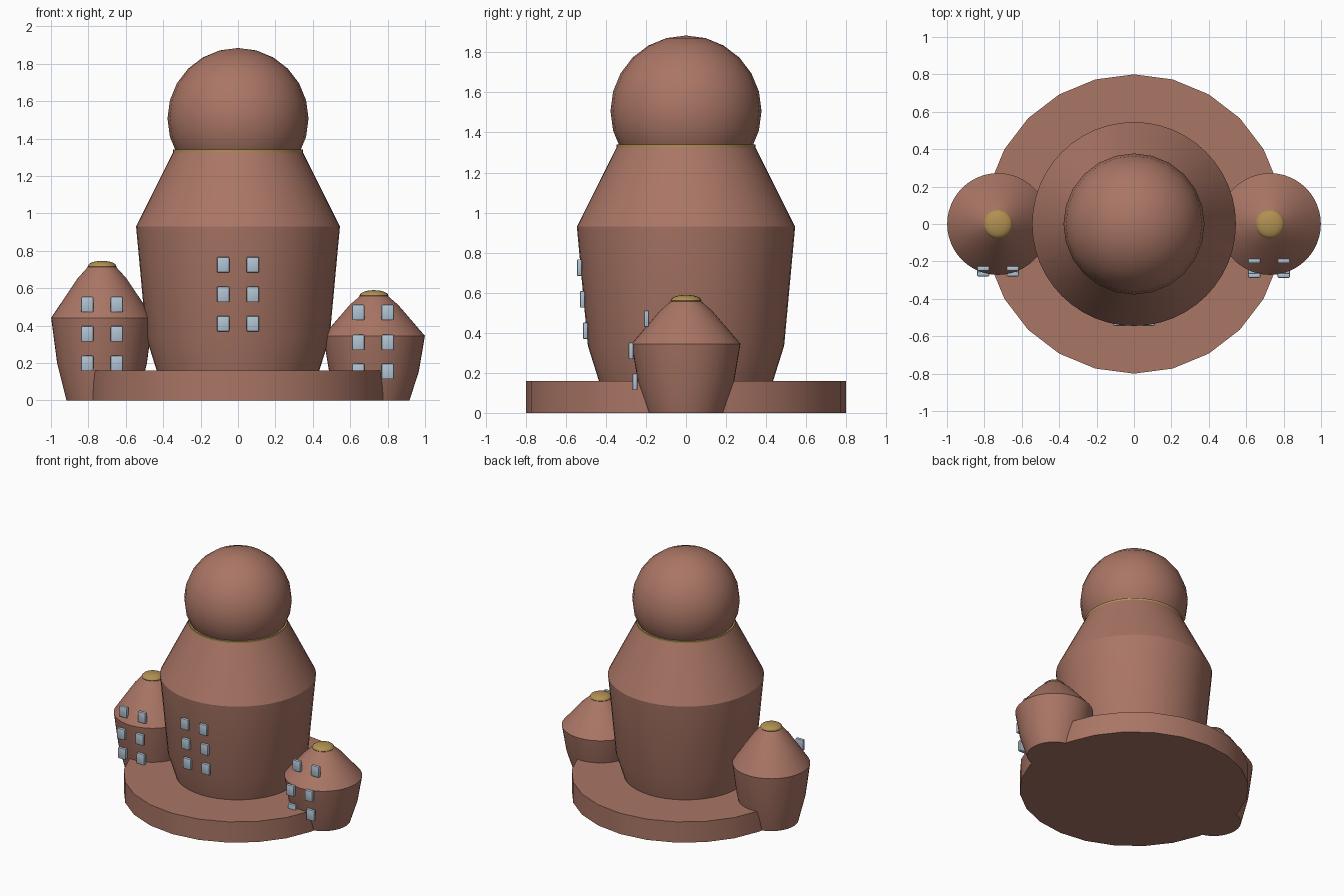
import bpy, bmesh, math

if "Cube" in bpy.data.objects:
    bpy.data.objects.remove(bpy.data.objects["Cube"])


def material(name, rgb):
    m = bpy.data.materials.new(name)
    m.diffuse_color = (*rgb, 1)
    m.use_nodes = True
    m.node_tree.nodes["Principled BSDF"].inputs["Base Color"].default_value = m.diffuse_color
    return m


CLAY = material("clay brown", (0.40, 0.18, 0.13))
GOLD = material("gold", (0.44, 0.28, 0.085))
GLASS = material("pale blue", (0.44, 0.55, 0.65))


def finish(bm, name, mat, smooth=True):
    bmesh.ops.recalc_face_normals(bm, faces=bm.faces)
    me = bpy.data.meshes.new(name)
    bm.to_mesh(me)
    bm.free()
    me.materials.append(mat)
    ob = bpy.data.objects.new(name, me)
    bpy.context.collection.objects.link(ob)
    if smooth:
        bpy.ops.object.select_all(action='DESELECT')
        ob.select_set(True)
        bpy.context.view_layer.objects.active = ob
        bpy.ops.object.shade_smooth_by_angle(angle=math.radians(30))
    return ob


def lathe(name, profile, mat, x=0, sides=48):
    """Turned solid from (radius, height) pairs, capped at both ends."""
    bm = bmesh.new()
    rings = []
    for r, z in profile:
        rings.append([bm.verts.new((x + r * math.sin(2 * math.pi * i / sides),
                                    r * math.cos(2 * math.pi * i / sides), z))
                      for i in range(sides)])
    for a, b in zip(rings, rings[1:]):
        for i in range(sides):
            j = (i + 1) % sides
            bm.faces.new((a[i], a[j], b[j], b[i]))
    bm.faces.new(rings[0])
    bm.faces.new(rings[-1])
    return finish(bm, name, mat)


def ball(name, mat, loc, r, squash=1, segs=24, rings=12):
    bm = bmesh.new()
    bmesh.ops.create_uvsphere(bm, u_segments=segs, v_segments=rings, radius=r)
    bmesh.ops.scale(bm, vec=(1, 1, squash), verts=bm.verts)
    bmesh.ops.translate(bm, vec=loc, verts=bm.verts)
    return finish(bm, name, mat)


def windows(name, x, rows):
    """Two columns of softly bevelled panes; rows hold (y, z)."""
    for y, z in rows:
        for dx in (-0.079, 0.079):
            bm = bmesh.new()
            bmesh.ops.create_cube(bm, size=1)
            bmesh.ops.scale(bm, vec=(0.066, 0.025, 0.083), verts=bm.verts)
            bmesh.ops.bevel(bm, geom=bm.edges[:], offset=0.006, segments=2,
                            profile=0.5, affect='EDGES')
            bmesh.ops.translate(bm, vec=(x + dx, y, z), verts=bm.verts)
            finish(bm, name, GLASS)


# Round plinth
lathe("plinth", [(0.80, 0), (0.80, 0.16)], CLAY, sides=24)

# Main body, collar and head
lathe("main_body", [(0.41, 0.05), (0.435, 0.16), (0.49, 0.335), (0.545, 0.93),
                    (0.345, 1.33)], CLAY)
lathe("collar", [(0.347, 1.326), (0.347, 1.34)], GOLD)
ball("head", CLAY, (0, 0, 1.507), 0.377)
windows("main_window", 0, [(-0.532, 0.725), (-0.517, 0.567), (-0.502, 0.41)])

# Side towers: same turned shape at two heights
for side, x, h in (("left", -0.727, 1.28), ("right", 0.727, 1.0)):
    lathe(side + "_tower", [(0.19, 0), (0.24, 0.155 * h), (0.272, 0.345 * h),
                            (0.13, 0.51 * h), (0.07, 0.562 * h)], CLAY, x)
    ball(side + "_cap", GOLD, (x, 0, 0.56 * h), 0.077, 0.38)
windows("left_window", -0.727, [(-0.238, 0.513), (-0.267, 0.355), (-0.252, 0.198)])
windows("right_window", 0.722, [(-0.197, 0.47), (-0.275, 0.31), (-0.255, 0.155)])
